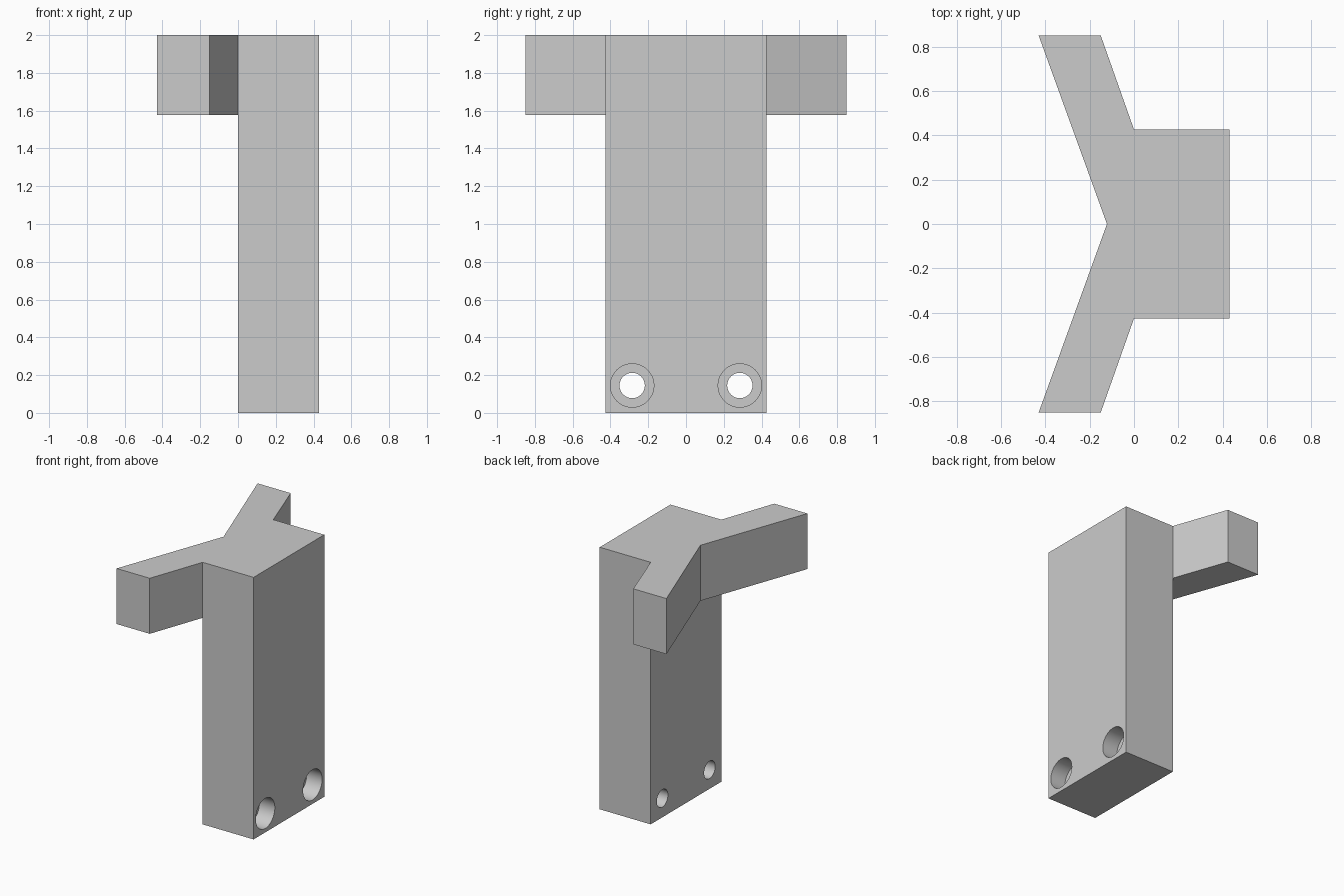
import bpy, bmesh, math

if "Cube" in bpy.data.objects:
    bpy.data.objects.remove(bpy.data.objects["Cube"])

D, W, TOP = 0.43, 0.426, 2.0


def prism(name, outline, z0, z1):
    """Extrude a flat outline from z0 up to z1."""
    bm = bmesh.new()
    face = bm.faces.new([bm.verts.new((x, y, z0)) for x, y in outline])
    ext = bmesh.ops.extrude_face_region(bm, geom=[face])
    for v in ext["geom"]:
        if isinstance(v, bmesh.types.BMVert):
            v.co.z = z1
    bmesh.ops.recalc_face_normals(bm, faces=bm.faces)
    me = bpy.data.meshes.new(name)
    bm.to_mesh(me)
    bm.free()
    ob = bpy.data.objects.new(name, me)
    bpy.context.collection.objects.link(ob)
    return ob


def boolean(target, tool, operation):
    """Apply a boolean and remove the tool object."""
    tool.hide_render = True
    mod = target.modifiers.new("bool", "BOOLEAN")
    mod.operation, mod.solver, mod.object = operation, "EXACT", tool
    bpy.ops.object.select_all(action="DESELECT")
    bpy.context.view_layer.objects.active = target
    target.select_set(True)
    bpy.ops.object.modifier_apply(modifier=mod.name)
    bpy.data.objects.remove(tool)


def hole(radius, x0, x1, y, z):
    bpy.ops.mesh.primitive_cylinder_add(
        vertices=48, radius=radius, depth=x1 - x0,
        location=((x0 + x1) / 2, y, z), rotation=(0, math.pi / 2, 0))
    return bpy.context.object


# upright block
bracket = prism("bracket", [(0, -W), (D, -W), (D, W), (0, W)], 0, TOP)

# V-shaped pair of arms at the top
half = [(0, W), (-0.15, 0.85), (-D, 0.85)]
arms = half + [(-0.122, 0)] + [(x, -y) for x, y in reversed(half)]
boolean(bracket, prism("arms", arms, 1.576, TOP), "UNION")

# two counterbored screw holes near the foot
for y in (-0.285, 0.285):
    boolean(bracket, hole(0.067, -0.1, D + 0.1, y, 0.145), "DIFFERENCE")
    boolean(bracket, hole(0.115, D - 0.13, D + 0.1, y, 0.145), "DIFFERENCE")

bpy.ops.object.select_all(action="DESELECT")
bpy.context.view_layer.objects.active = bracket
bracket.select_set(True)
bpy.ops.object.shade_smooth_by_angle(angle=math.radians(15))
